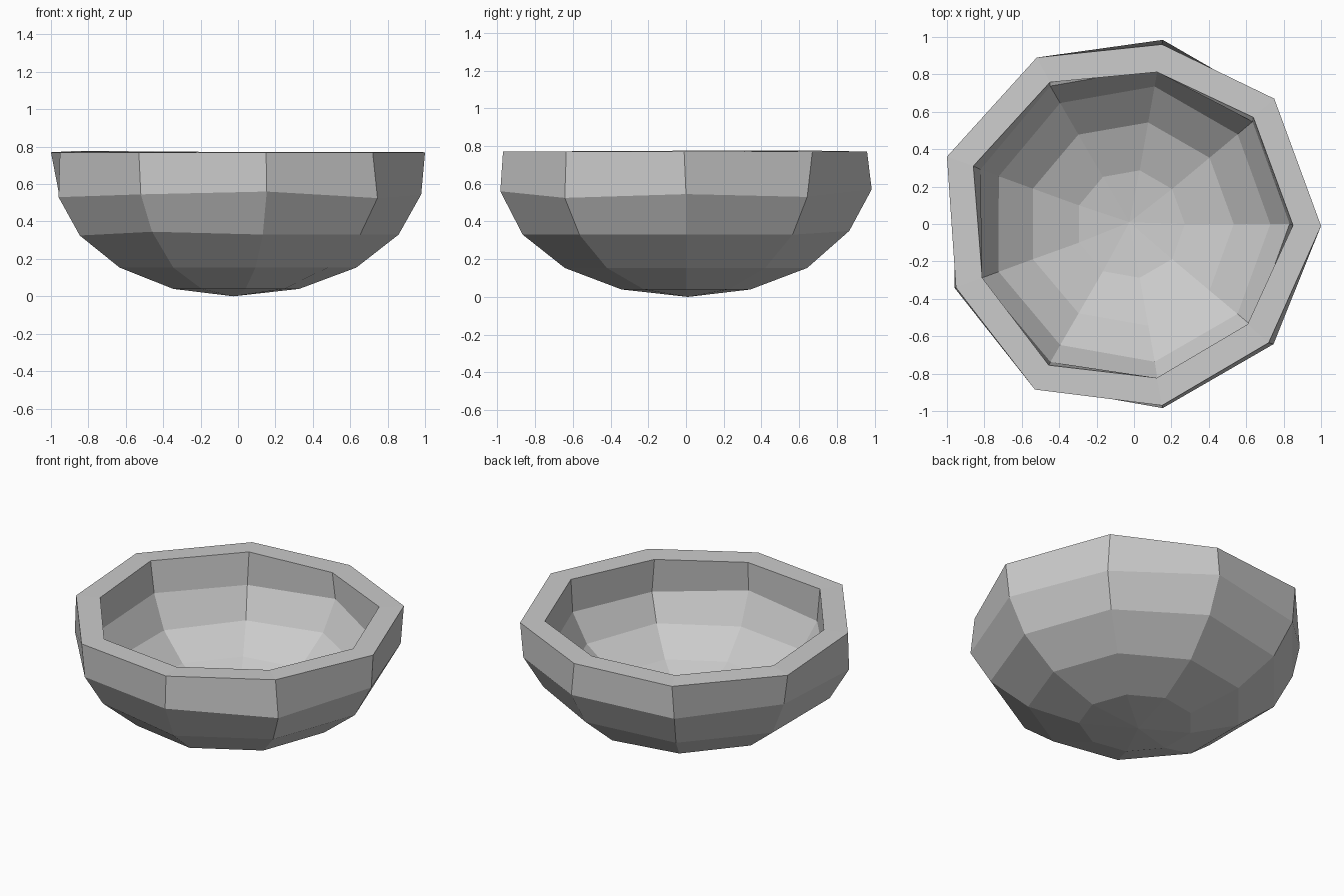
import bpy, bmesh
from math import sin, cos, radians

if "Cube" in bpy.data.objects:
    bpy.data.objects.remove(bpy.data.objects["Cube"])

SIDES, R, H, CX = 9, 1.015, 0.656, -0.02   # squashed nine-sided sphere section

# slightly uneven hand-cut rim and heights of the widest ring
rim = [(1.0, -0.01), (0.75, 0.67), (0.15, 0.96), (-0.52, 0.89), (-1.0, 0.36),
       (-0.952, -0.34), (-0.53, -0.885), (0.15, -0.97), (0.72, -0.635)]
wide_z = [0.545, 0.53, 0.57, 0.545, 0.56, 0.53, 0.545, 0.56, 0.525]
mid_z = [0.33, 0.33, 0.35, 0.33, 0.325, 0.325, 0.345, 0.33, 0.33]

bm = bmesh.new()
apex = bm.verts.new((-0.025, 0.01, 0))
rings = []
for k in range(1, 6):
    a = radians(20 * k)
    ring = []
    for i in range(SIDES):
        t = radians(40 * i)
        x, y = CX + R * sin(a) * cos(t), R * sin(a) * sin(t)
        z = H * (1 - cos(a))
        if k == 3:
            z = mid_z[i]
        if k == 4:
            z = wide_z[i]
        if k == 5:
            x, y = rim[i]
            z = 0.77
        ring.append(bm.verts.new((x, y, z / H)))
    rings.append(ring)

# bottom fan and wall bands
for i in range(SIDES):
    j = (i + 1) % SIDES
    bm.faces.new((apex, rings[0][j], rings[0][i]))
    for lo, hi in zip(rings, rings[1:]):
        bm.faces.new((lo[i], lo[j], hi[j], hi[i]))
bm.normal_update()

mesh = bpy.data.meshes.new("bowl")
bm.to_mesh(mesh)
bm.free()
bowl = bpy.data.objects.new("bowl", mesh)
bpy.context.collection.objects.link(bowl)

# wall thickness grows inwards, then the whole bowl is squashed
wall = bowl.modifiers.new("wall", 'SOLIDIFY')
wall.thickness = 0.15
wall.offset = -1
bowl.scale.z = H
